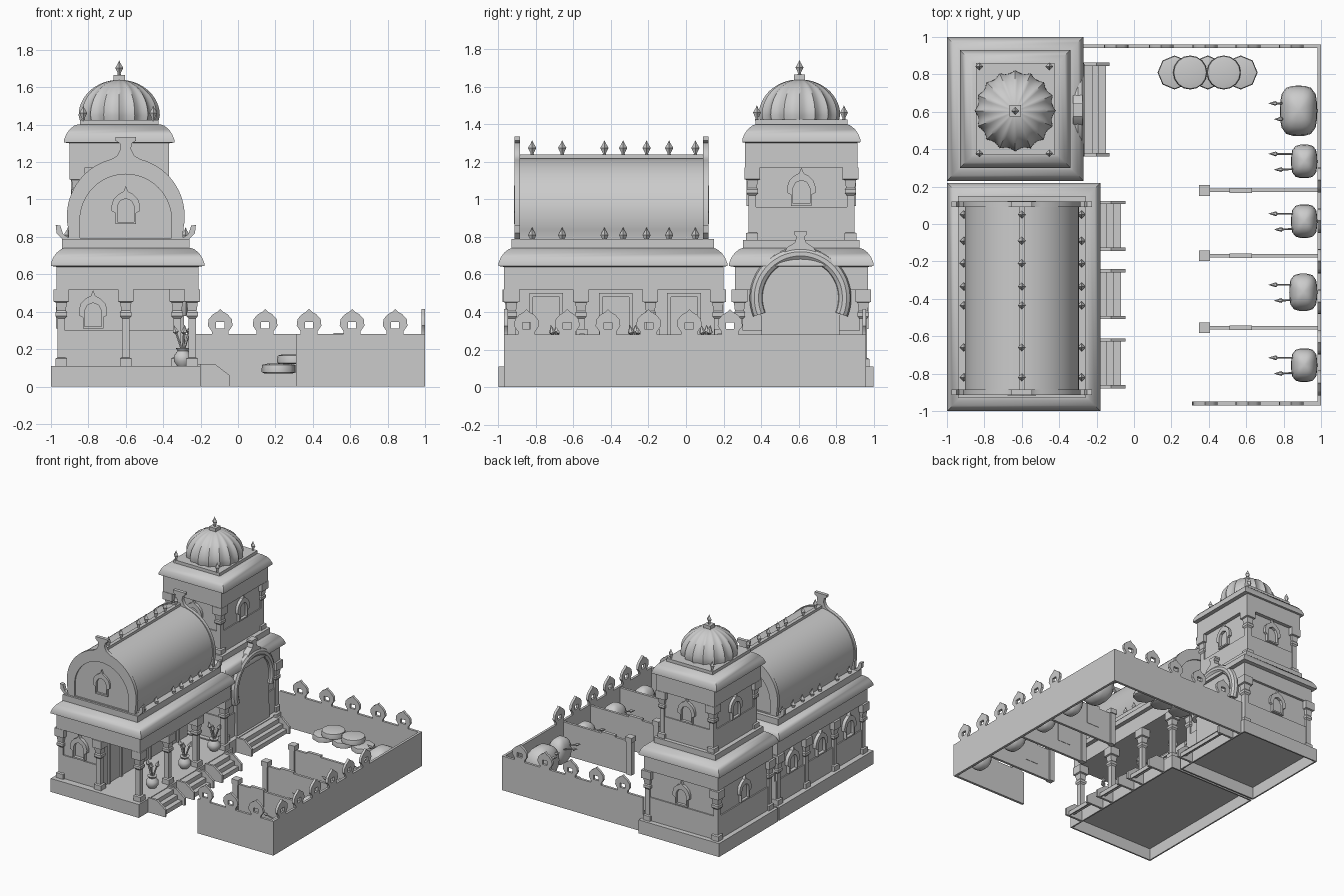
import bpy, math
from math import sin, cos, pi, radians
from mathutils import Vector

if "Cube" in bpy.data.objects:
    bpy.data.objects.remove(bpy.data.objects["Cube"])

def mesh(name, verts, faces, loc=(0, 0, 0), angle=None):
    me = bpy.data.meshes.new(name)
    me.from_pydata(verts, [], faces)
    if angle:
        me.shade_smooth()
        me.set_sharp_from_angle(angle=radians(angle))
    ob = bpy.data.objects.new(name, me)
    ob.location = loc
    bpy.context.collection.objects.link(ob)
    return ob

def skin(name, rings, loc=(0, 0, 0), angle=None):
    n = len(rings[0])
    faces = [(k*n+i, k*n+(i+1) % n, (k+1)*n+(i+1) % n, (k+1)*n+i)
             for k in range(len(rings)-1) for i in range(n)]
    faces += [tuple(range(n))[::-1], tuple(range((len(rings)-1)*n, len(rings)*n))]
    return mesh(name, [v for r in rings for v in r], faces, loc, angle)

def stack(name, cx, cy, hx, hy, prof, angle=None):
    """Rectangular rings: prof holds (offset from half size, z)."""
    return skin(name, [[(cx+a*(hx+o), cy+b*(hy+o), z) for a, b in ((-1, -1), (1, -1), (1, 1), (-1, 1))]
                       for o, z in prof], angle=angle)

def box(name, x0, x1, y0, y1, z0, z1):
    return stack(name, (x0+x1)/2, (y0+y1)/2, (x1-x0)/2, (y1-y0)/2, [(0, z0), (0, z1)])

def plinth(name, x0, x1, y0, y1, z):
    """Hollow plinth, open underneath."""
    stack(name, (x0+x1)/2, (y0+y1)/2, (x1-x0)/2, (y1-y0)/2, [(-.012, z-.012), (-.012, 0), (0, 0), (0, z)])

def lathe(name, loc, prof, n=12, sx=1, sy=1, angle=40, lobe=lambda t: 1):
    return skin(name, [[(r*sx*lobe(2*pi*i/n)*cos(2*pi*i/n), r*sy*lobe(2*pi*i/n)*sin(2*pi*i/n), z)
                        for i in range(n)] for r, z in prof], loc, angle)

def plate(name, outlines, loc, turn=0, depth=.02, bevel=0, cyclic=True):
    """Upright plate cut from 2D outlines (inner ones become holes); turn 0 faces -y, 90 faces +x."""
    cu = bpy.data.curves.new(name, 'CURVE')
    cu.dimensions = '2D' if cyclic else '3D'
    cu.fill_mode = 'BOTH' if cyclic else 'FULL'
    if cyclic:
        cu.extrude = depth/2
    else:
        cu.bevel_depth, cu.bevel_resolution, cu.use_fill_caps = bevel, 3, True
    for pts in outlines:
        s = cu.splines.new('POLY')
        s.points.add(len(pts)-1)
        for p, q in zip(s.points, pts):
            p.co = (q[0], q[1], 0, 1)
        s.use_cyclic_u = cyclic
    tmp = bpy.data.objects.new(name, cu)
    bpy.context.collection.objects.link(tmp)
    me = bpy.data.meshes.new_from_object(tmp.evaluated_get(bpy.context.evaluated_depsgraph_get()))
    bpy.data.objects.remove(tmp)
    me.shade_smooth()
    me.set_sharp_from_angle(angle=radians(35))
    ob = bpy.data.objects.new(name, me)
    ob.location, ob.rotation_euler = loc, (pi/2, 0, radians(turn))
    bpy.context.collection.objects.link(ob)

def mirror(half):
    return half + [(-x, z) for x, z in reversed(half) if x > 1e-6]

def arc(r, cz, a0, a1, n):
    return [(r*cos(radians(a0+(a1-a0)*i/n)), cz+r*sin(radians(a0+(a1-a0)*i/n))) for i in range(n+1)]

MERLON = [mirror([(.045, 0), (.045, .02), (.066, .05), (.062, .085), (.04, .11), (.015, .125), (0, .14)]),
          [(-.022, .035), (.022, .035), (.022, .07), (-.022, .07)]]
WINDOW = [mirror([(.055, 0), (.055, .06), (.075, .07), (.076, .1), (.065, .135), (.04, .16), (.012, .175), (0, .205)]),
          mirror([(.045, .012), (.045, .095), (.03, .125), (0, .137)])]

def window(loc, turn):
    plate("window_frame", WINDOW, loc, turn, .035)

def column(x, y, z0, z1):
    h = z1-z0
    stack("column", x, y, 0, 0, [(.032, z0), (.032, z0+.04), (.02, z0+.045), (.02, z0+h*.62), (.03, z0+h*.65),
          (.03, z0+h*.7), (.024, z0+h*.72), (.03, z0+h*.83), (.042, z0+h*.84), (.042, z1)])

def finial(x, y, z, s=1):
    lathe("finial", (x, y, z), [(.012*s, 0), (.008*s, .015*s), (.022*s, .045*s), (.006*s, .072*s), (.001, .085*s)], 4)

def eave(name, cx, cy, hx, hy, z):
    stack(name, cx, cy, hx, hy, [(-.03, z), (0, z+.005), (0, z+.02), (-.012, z+.05), (-.03, z+.075),
                                 (-.055, z+.095), (-.07, z+.1)], 60)

def stairs(x0, x1, y0, y1):
    w = x1-x0
    for i in range(3):
        xr = x1-w/4*(i+.6)
        box("tread", x0+w/4*(2-i), xr, y0, y1, .035*i+.025, .035*(i+1))
        box("riser", xr-.008, xr, y0, y1, .035*i, .035*(i+1))
    for y in (y0, y1):
        plate("stair_cheek", [[(0, 0), (w, 0), (w, .06), (w*.5, .12), (0, .12)]], (x0, y, 0), 0, .018)

# ---- long hall with porch
plinth("hall_base", -1, -.2, -1, .22, .11)
box("hall_room", -.945, -.6, -.935, .2, .105, .53)
box("hall_dado", -.955, -.6, -.945, .2, .105, .3)
box("hall_beam", -.97, -.21, -.97, .2, .52, .645)
eave("hall_eave", -.59, -.39, .41, .61, .64)
box("hall_roof_slab", -.94, -.26, -.93, .15, .73, .79)
for y in (-.93, -.56, -.19, .17):
    column(-.245, y, .11, .52)
    column(-.945, y, .11, .52)
column(-.6, -.935, .11, .52)
window((-.775, -.945, .31), 0)
for y in (-.745, -.375, -.01):
    window((-.955, y, .31), -90)
    plate("door_frame", [mirror([(.09, .11), (.09, .5)]), mirror([(.07, .11), (.07, .48)])], (-.6, y, 0), 90, .03)
    stairs(-.2, -.045, y-.125, y+.125)

# ---- barrel vault with horseshoe gables
plate("vault", [mirror([(.285, 0)] + arc(.305, .125, -20, 90, 20)[:-1] + [(0, .43)])], (-.6, -.395, .79), 0, .985)
box("ridge_beam", -.615, -.585, -.89, .1, 1.21, 1.24)
GABLE = mirror([(.33, -.04), (.335, -.005), (.37, .03), (.375, .075), (.35, .07), (.335, .025), (.305, .005)]
               + arc(.315, .12, -12, 76, 18) + [(.045, .445), (.028, .48), (.032, .51), (.055, .525), (.055, .545)])
INNER = mirror([(.245, .005)] + arc(.245, .1, 0, 90, 14)[:-1] + [(0, .345)])
for y, t, s in ((-.9, 0, 1), (.105, 180, -1)):
    plate("gable_frame", [GABLE, INNER], (-.6, y, .79), t, .028)
    plate("gable_panel", [INNER], (-.6, y+.005*s, .79), t, .014)
    window((-.6, y, .868), t)
for y in (-.82, -.66, -.435, -.335, -.21, -.09, .05):
    finial(-.6, y, 1.23)
    finial(-.91, y, .765)
    finial(-.28, y, .765)

# ---- tower, lower storey
TX, TY = -.635, .615
plinth("tower_base", -1, -.27, .235, 1, .11)
box("tower_room", TX-.315, TX+.315, TY-.335, TY+.335, .105, .53)
box("tower_dado", TX-.325, TX+.325, TY-.345, TY+.345, .105, .3)
box("tower_beam", TX-.335, TX+.335, TY-.355, TY+.355, .52, .645)
eave("tower_lower_eave", TX, TY, .365, .385, .64)
box("tower_mid_slab", TX-.28, TX+.28, TY-.31, TY+.31, .73, .785)
for a in (-1, 1):
    for b in (-1, 1):
        column(TX+a*.31, TY+b*.33, .11, .52)
        column(TX+a*.225, TY+b*.262, .78, 1.17)
        finial(TX-.005+a*.187, TY-.005+b*.232, 1.42, .95)
window((TX, TY+.34, .31), 180)
window((TX-.32, TY, .31), -90)

# ---- tower, upper storey
box("upper_room", TX-.235, TX+.235, TY-.27, TY+.27, .78, 1.18)
box("upper_dado", TX-.243, TX+.243, TY-.278, TY+.278, .78, .96)
box("upper_beam", TX-.265, TX+.265, TY-.3, TY+.3, 1.17, 1.305)
eave("tower_upper_eave", TX, TY, .295, .315, 1.3)
box("dome_platform", TX-.21, TX+.21, TY-.245, TY+.245, 1.39, 1.425)
for dx, dy, t in ((0, -.275, 0), (.24, 0, 90), (0, .275, 180), (-.24, 0, -90)):
    window((TX+dx, TY+dy, .965), t)

# ---- ribbed dome and its crowning finial
lathe("dome", (TX, TY-.01, 1.42), [(.21, 0)] + [(.217*cos(a*pi/26), .03+.19*sin(a*pi/26)) for a in range(13)]
      + [(.005, .22)], 96, angle=45, lobe=lambda t: 1-.075*abs(sin(8*t)))
box("dome_cap", TX-.03, TX+.03, TY-.04, TY+.02, 1.63, 1.665)
finial(TX, TY-.01, 1.66, .97)

# ---- entrance arch on the tower
plate("arch_panel", [arc(.23, .47, -25, 205, 28) + [(-.21, .11), (.21, .11)]], (-.305, .61, 0), 90, .03)
plate("arch_roll", [arc(.235, .475, -22, 202, 36)], (-.3, .61, 0), 90, bevel=.036, cyclic=False)
plate("arch_crest", [mirror([(.09, .71), (.07, .745), (.03, .77), (.02, .8), (.035, .815), (.035, .83)])],
      (-.3, .61, 0), 90, .05)
stairs(-.27, -.13, .37, .855)

# ---- courtyard wall with merlons
box("wall_back", -.28, 1, .94, .96, 0, .28)
box("wall_right", .98, 1, -.97, .96, 0, .28)
box("wall_front", .31, 1, -.97, -.95, 0, .28)
for x in (-.095, .145, .38, .61, .84):
    plate("merlon", MERLON, (x, .95, .275), 0)
    if x > .3:
        plate("merlon", MERLON, (x, -.96, .275), 0)
for i in range(6):
    plate("merlon", MERLON, (.99, -.85+.217*i, .275), 90)

# ---- stall dividers
for y in (.18, -.17, -.555):
    box("divider", .39, .98, y-.01, y+.01, 0, .27)
    box("divider_ridge", .51, .63, y-.013, y+.013, .1, .285)
    box("divider_post", .355, .4, y-.022, y+.022, 0, .28)
    box("divider_post_cap", .348, .407, y-.029, y+.029, .27, .31)

def reed(p, q, r=.005):
    d = Vector(q)-Vector(p)
    n = d.length
    ob = lathe("reed", p, [(r, 0), (r, n-.05), (r*2.6, n-.04), (.001, n)], 6)
    ob.rotation_euler = d.to_track_quat('Z', 'Y').to_euler()

# ---- heaps in the stalls, each with two reeds
for x, y, sx, sy, h in ((.88, .605, .1, .135, .26), (.91, .335, .07, .09, .22), (.91, .015, .07, .09, .22),
                        (.905, -.365, .075, .1, .23), (.91, -.755, .07, .09, .22)):
    lathe("heap", (x, y, h/2), [(sin(pi*max(.02, min(.98, i/10)))**.8, -h/2*cos(pi*i/10)) for i in range(11)],
          20, sx, sy, 60, lobe=lambda t: (cos(t)**4+sin(t)**4)**-.2)
    reed((x, y+.04, h*.6), (.72, y+.04, h*.85))
    reed((x, y-.04, h*.6), (.75, y-.045, h*.85))

# ---- vases on the porch
for y in (-.69, -.27, .11):
    lathe("vase", (-.295, y, .11), [(.03, 0), (.048, .025), (.048, .055), (.028, .08), (.037, .095)], 16)
    for dx, dy in ((-.05, 0), (.045, .02), (.01, -.03)):
        reed((-.295, y, .18), (-.295+dx, y+dy, .33), .007)

# ---- stacked cushions by the back wall
PAD = [(.075, 0), (.09, .006), (.091, .025), (.087, .046), (.06, .052)]
for x in (.217, .394, .57):
    lathe("cushion", (x, .81, .07), PAD, 8, angle=60)
for x in (.3, .48):
    lathe("cushion", (x, .81, .12), PAD, 16, angle=60)
